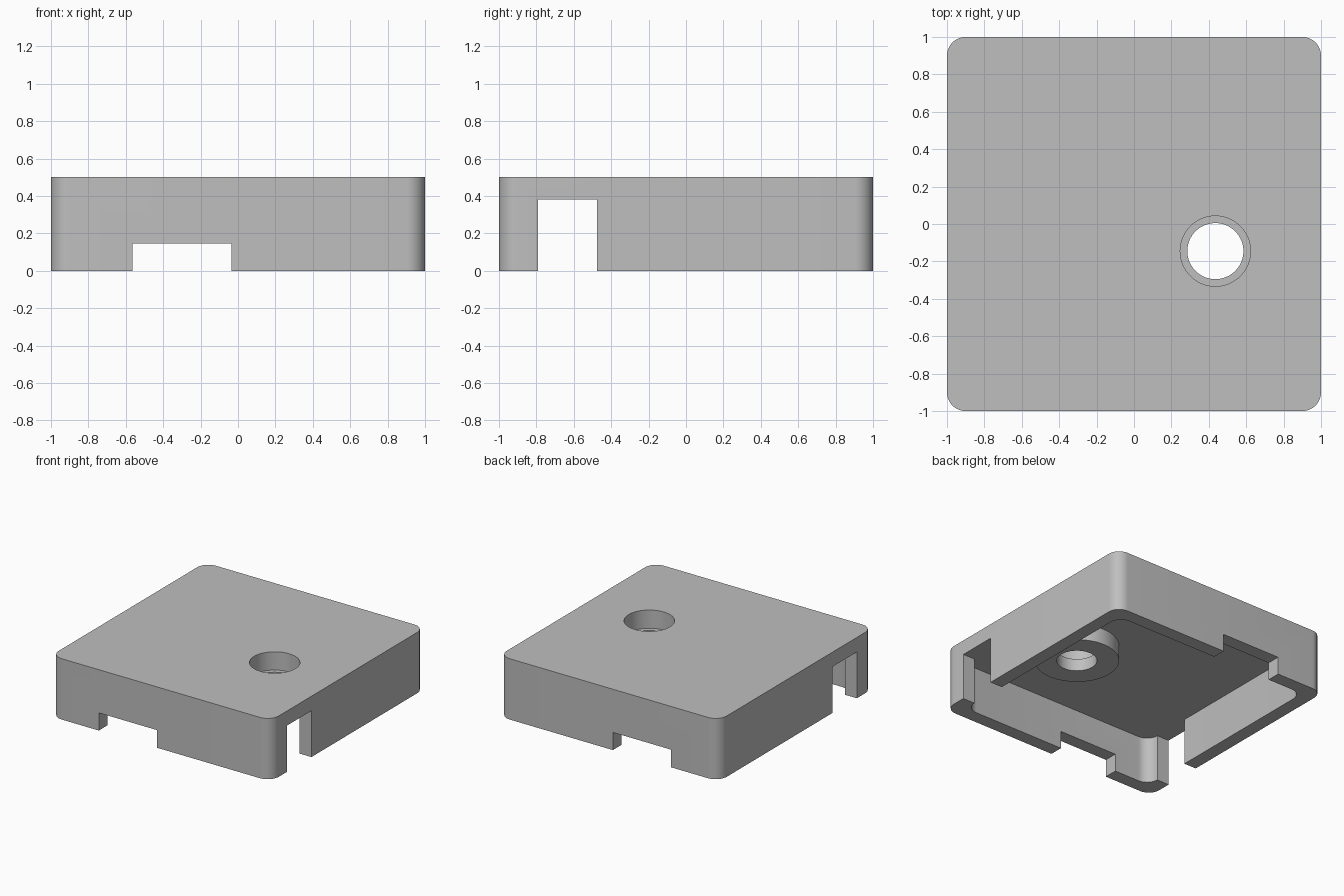
import bpy
import bmesh
from math import radians

if "Cube" in bpy.data.objects:
    bpy.data.objects.remove(bpy.data.objects["Cube"], do_unlink=True)

HEIGHT, CEILING, WALL, RADIUS = 0.5, 0.38, 0.11, 0.1
HOLE_X, HOLE_Y = 0.435, -0.145
MARGIN = 0.1  # how far cutters overshoot the surface

grey = bpy.data.materials.new("plain_grey")
grey.use_nodes = True
colour = (0.52, 0.52, 0.52, 1)
grey.diffuse_color = colour
grey.node_tree.nodes["Principled BSDF"].inputs["Base Color"].default_value = colour


def finish(name, bm):
    mesh = bpy.data.meshes.new(name)
    bm.to_mesh(mesh)
    bm.free()
    mesh.materials.append(grey)
    obj = bpy.data.objects.new(name, mesh)
    bpy.context.collection.objects.link(obj)
    return obj


def box(name, x, y, z, radius=0):
    """Box between (low, high) pairs, with optional rounded upright edges."""
    bm = bmesh.new()
    bmesh.ops.create_cube(bm, size=1)
    for v in bm.verts:
        for axis, (low, high) in enumerate((x, y, z)):
            v.co[axis] = high if v.co[axis] > 0 else low
    if radius:
        upright = [e for e in bm.edges
                   if abs(e.verts[0].co.z - e.verts[1].co.z) > 0.01]
        bmesh.ops.bevel(bm, geom=upright, offset=radius, segments=12,
                        profile=0.5, affect='EDGES')
    return finish(name, bm)


def cylinder(name, radius, low, high):
    bm = bmesh.new()
    bmesh.ops.create_cone(bm, cap_ends=True, segments=64, radius1=radius,
                          radius2=radius, depth=high - low)
    bmesh.ops.translate(bm, verts=bm.verts,
                        vec=(HOLE_X, HOLE_Y, (low + high) / 2))
    return finish(name, bm)


def combine(target, tool, operation):
    """Apply a boolean and discard the helper object."""
    tool.hide_render = True
    mod = target.modifiers.new(tool.name, 'BOOLEAN')
    mod.operation, mod.object, mod.solver = operation, tool, 'EXACT'
    bpy.context.view_layer.update()
    graph = bpy.context.evaluated_depsgraph_get()
    mesh = bpy.data.meshes.new_from_object(target.evaluated_get(graph))
    target.modifiers.clear()
    target.data = mesh
    bpy.data.objects.remove(tool, do_unlink=True)


# Rounded cover, hollow from below
cover = box("cover", (-1, 1), (-1, 1), (0, HEIGHT), RADIUS)
inner = 1 - WALL
combine(cover, box("cavity", (-inner, inner), (-inner, inner),
                   (-MARGIN, CEILING), RADIUS), 'DIFFERENCE')

# Boss hanging from the ceiling around the hole
combine(cover, cylinder("boss", 0.315, 0.25, HEIGHT - 0.05), 'UNION')

# Stepped round hole
combine(cover, cylinder("through_hole", 0.15, -MARGIN, HEIGHT + MARGIN), 'DIFFERENCE')
combine(cover, cylinder("counterbore", 0.188, 0.35, HEIGHT + MARGIN), 'DIFFERENCE')

# Low notches in the front and back walls, tall ones in the side walls
for side in (-1, 1):
    span = sorted((side * (inner - 0.005), side * (1 + MARGIN)))
    combine(cover, box("low_notch", (-0.565, -0.035), span,
                       (-MARGIN, 0.145)), 'DIFFERENCE')
    combine(cover, box("tall_notch", span, (-0.79, -0.475),
                       (-MARGIN, CEILING)), 'DIFFERENCE')

# Smooth curves, sharp edges
bpy.ops.object.select_all(action='DESELECT')
cover.select_set(True)
bpy.context.view_layer.objects.active = cover
bpy.ops.object.shade_smooth_by_angle(angle=radians(30))
